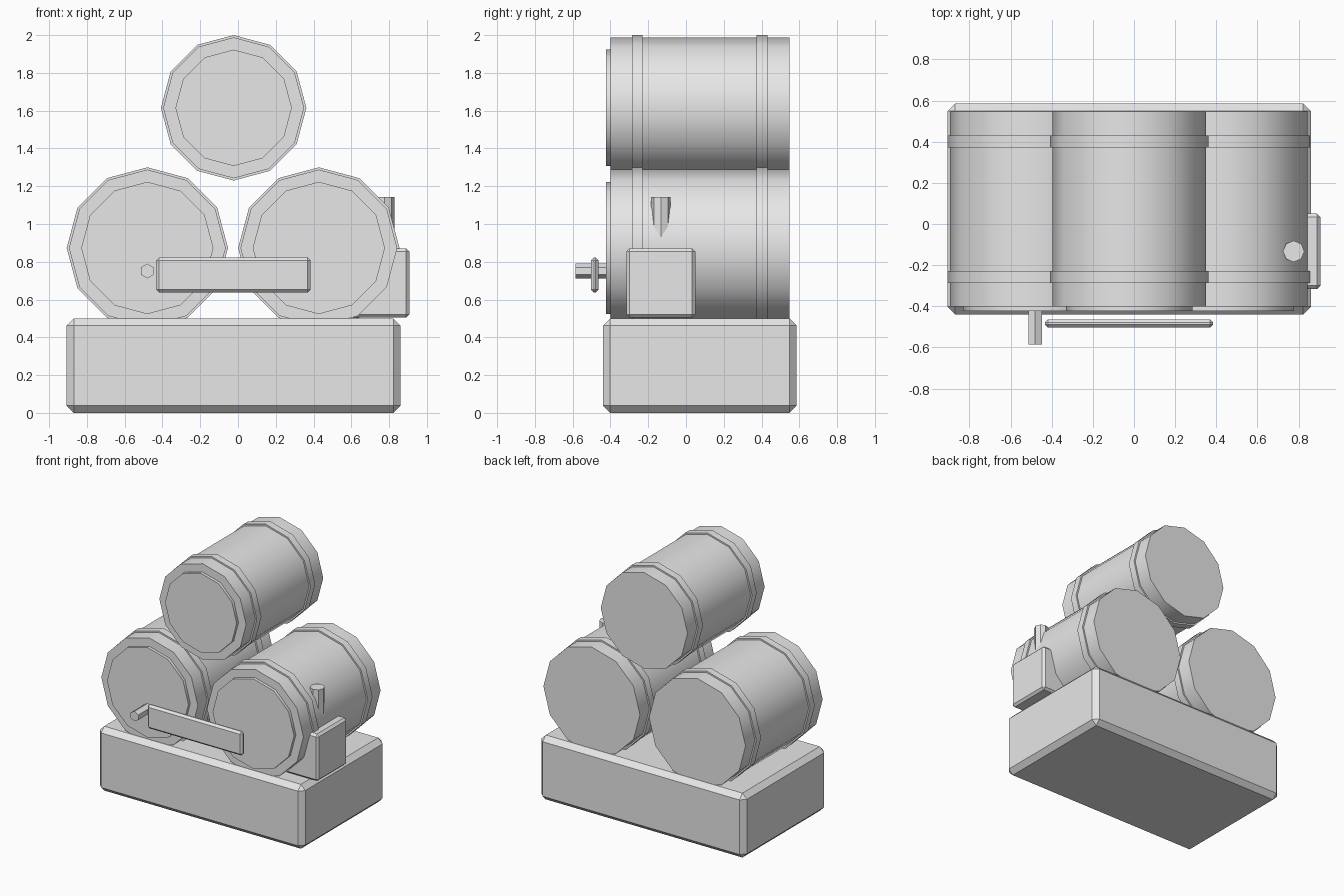
import bpy
from math import radians

cube = bpy.data.objects.get("Cube")
if cube:
    bpy.data.objects.remove(cube, do_unlink=True)

# Single plain grey material
grey = bpy.data.materials.new("plain_grey")
grey.use_nodes = True
grey.diffuse_color = (0.8, 0.8, 0.8, 1)
grey.node_tree.nodes["Principled BSDF"].inputs["Base Color"].default_value = (0.8, 0.8, 0.8, 1)


def finish(name):
    obj = bpy.context.active_object
    obj.name = name
    obj.data.materials.append(grey)
    return obj


def chamfered_box(name, low, high, chamfer):
    """Box between two corners with flat chamfered edges."""
    centre = [(a + b) / 2 for a, b in zip(low, high)]
    bpy.ops.mesh.primitive_cube_add(size=1, location=centre)
    obj = finish(name)
    obj.scale = [b - a for a, b in zip(low, high)]
    bpy.ops.object.transform_apply(location=False, rotation=False, scale=True)
    bevel = obj.modifiers.new("chamfer", "BEVEL")
    bevel.width = chamfer
    bevel.segments = 1
    return obj


def drum(name, x, z, radius, front, back, sides=12, smooth=True):
    """Cylinder lying along y between two y positions."""
    bpy.ops.mesh.primitive_cylinder_add(
        vertices=sides, radius=radius, depth=back - front,
        location=(x, (front + back) / 2, z), rotation=(radians(90), 0, 0))
    obj = finish(name)
    if smooth:
        bpy.ops.object.shade_smooth_by_angle(angle=radians(40))
    return obj


def barrel(name, x, z, radius):
    """Barrel body with two hoops and a raised front lid."""
    drum(name + "_body", x, z, radius, -0.4, 0.547)
    drum(name + "_lid", x, z, radius - 0.065, -0.423, -0.39)
    drum(name + "_front_hoop", x, z, radius + 0.012, -0.287, -0.229)
    drum(name + "_back_hoop", x, z, radius + 0.012, 0.373, 0.431)


# Base block
chamfered_box("base", (-0.907, -0.44, 0), (0.86, 0.586, 0.5), 0.038)

# Stack of three barrels
barrel("right_barrel", -0.48, 0.873, 0.415)
barrel("left_barrel", 0.428, 0.873, 0.415)
barrel("top_barrel", -0.023, 1.615, 0.373)

# Spigot on the right barrel and the plaque across the front
drum("spigot", -0.48, 0.751, 0.039, -0.586, -0.4, sides=6, smooth=False)
chamfered_box("plaque", (-0.433, -0.504, 0.637), (0.385, -0.463, 0.823), 0.016)

# Side box with its upright handle
chamfered_box("side_box", (0.542, -0.316, 0.505), (0.907, 0.05, 0.871), 0.017)
bpy.ops.mesh.primitive_cylinder_add(
    vertices=8, radius=0.052, depth=0.34, location=(0.776, -0.133, 0.973))
finish("handle")
